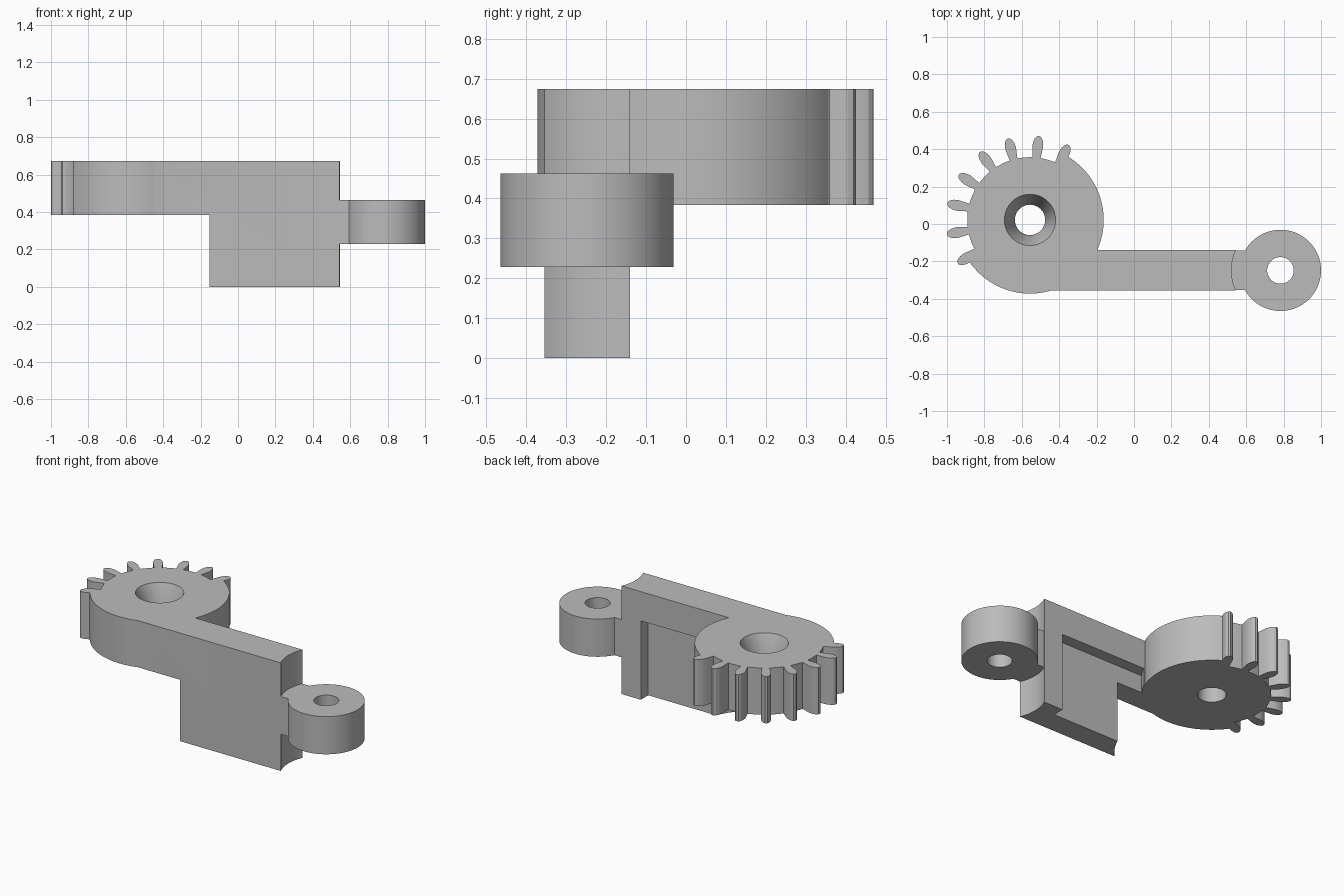
import bpy, bmesh, math
from math import cos, sin, asin, radians, degrees

if "Cube" in bpy.data.objects:
    bpy.data.objects.remove(bpy.data.objects["Cube"])

GX, GY = -0.556, 0.022            # gear centre
EX, EY = 0.783, -0.248            # eye centre
FRONT, BACK = -0.355, -0.14       # arm faces
TOP, GEAR_BOTTOM = 0.674, 0.383
DISC_R = 0.394

grey = bpy.data.materials.new("plain_grey")
grey.diffuse_color = (0.5, 0.5, 0.5, 1)
grey.use_nodes = True
grey.node_tree.nodes["Principled BSDF"].inputs["Base Color"].default_value = grey.diffuse_color


def arc(cx, cy, r, a0, a1, n):
    return [(cx + r * cos(radians(a0 + (a1 - a0) * i / n)),
             cy + r * sin(radians(a0 + (a1 - a0) * i / n))) for i in range(n + 1)]


def to_object(name, bm):
    bmesh.ops.recalc_face_normals(bm, faces=bm.faces)
    me = bpy.data.meshes.new(name)
    bm.to_mesh(me)
    bm.free()
    ob = bpy.data.objects.new(name, me)
    bpy.context.collection.objects.link(ob)
    me.materials.append(grey)
    return ob


def prism(name, pts, z0, z1):
    bm = bmesh.new()
    face = bm.faces.new([bm.verts.new((x, y, z0)) for x, y in pts])
    ext = bmesh.ops.extrude_face_region(bm, geom=[face])
    for v in ext["geom"]:
        if isinstance(v, bmesh.types.BMVert):
            v.co.z = z1
    return to_object(name, bm)


def round_cutter(name, x, y, r0, r1, z0, z1, n=64):
    bm = bmesh.new()
    bmesh.ops.create_cone(bm, cap_ends=True, segments=n, radius1=r0, radius2=r1, depth=z1 - z0)
    bmesh.ops.translate(bm, verts=bm.verts, vec=(x, y, (z0 + z1) / 2))
    return to_object(name, bm)


def combine(target, tool, operation):
    mod = target.modifiers.new("combine", 'BOOLEAN')
    mod.operation, mod.solver, mod.object = operation, 'EXACT', tool
    dg = bpy.context.evaluated_depsgraph_get()
    me = bpy.data.meshes.new_from_object(target.evaluated_get(dg))
    target.modifiers.clear()
    target.data = me
    bpy.data.objects.remove(tool)


# Outline of the toothed sector, disc and arm
tooth = [(0.335, 0.021), (0.365, 0.025), (0.395, 0.029), (0.42, 0.026), (0.44, 0.018), (0.45, 0.007)]
STEP, FIRST, COUNT = 360 / 17, 62.8, 8


def tooth_point(a, r, w):
    ca, sa = cos(radians(a)), sin(radians(a))
    return (GX + r * ca - w * sa, GY + r * sa + w * ca)


flank = degrees(0.029 / 0.395)
a_start = degrees(asin((BACK - GY) / DISC_R))
a_end = 360 + degrees(asin((FRONT - GY) / DISC_R))
outline = arc(GX, GY, DISC_R, a_start, FIRST - flank - 0.5, 32)
for i in range(COUNT):
    a = FIRST + i * STEP
    rise = tooth[2:] if i == 0 else tooth
    fall = tooth[2:] if i == COUNT - 1 else tooth
    outline += [tooth_point(a, r, -w) for r, w in rise]
    outline += [tooth_point(a, r, w) for r, w in reversed(fall)]
    if i < COUNT - 1:
        outline += arc(GX, GY, 0.335, a + 7, a + STEP - 7, 2)
outline += arc(GX, GY, DISC_R, FIRST + (COUNT - 1) * STEP + flank + 0.5, a_end, 28)
# concave end of the arm, concentric with the eye
END_R = 0.262
e0 = 180 - degrees(asin((FRONT - EY) / END_R))
e1 = 180 - degrees(asin((BACK - EY) / END_R))
outline += arc(EX, EY, END_R, e0, e1, 12)

body = prism("geared_arm", outline, 0, TOP)

# Clearance under the gear
combine(body, round_cutter("under_gear", GX, GY, 0.552, 0.552, -0.5, GEAR_BOTTOM, 128), 'DIFFERENCE')

# Recess in the back of the block, stopping at the disc
RECESS_Y, R = -0.213, 0.399
recess = arc(GX, GY, R, degrees(asin((RECESS_Y - GY) / R)), 0, 16)
recess += [(0.41, GY), (0.41, RECESS_Y)]
combine(body, prism("back_recess", recess, -0.1, 0.492), 'DIFFERENCE')

# Eye with its neck
h = 0.106
a = degrees(asin(h / 0.217))
eye = arc(EX, EY, 0.217, -180 + a, 180 - a, 64) + [(0.46, EY + h), (0.46, EY - h)]
combine(body, prism("eye", eye, 0.228, 0.463), 'UNION')

# Holes and countersink
combine(body, round_cutter("eye_hole", EX, EY, 0.071, 0.071, -0.1, 0.9), 'DIFFERENCE')
combine(body, round_cutter("gear_hole", GX, GY, 0.081, 0.081, 0.2, 0.9), 'DIFFERENCE')
combine(body, round_cutter("countersink", GX, GY, 0.0795, 0.1451, TOP - 0.14, TOP + 0.02), 'DIFFERENCE')

# Smooth curved walls, keep edges sharp
bpy.ops.object.select_all(action='DESELECT')
body.select_set(True)
bpy.context.view_layer.objects.active = body
bpy.ops.object.shade_smooth_by_angle(angle=radians(25))
